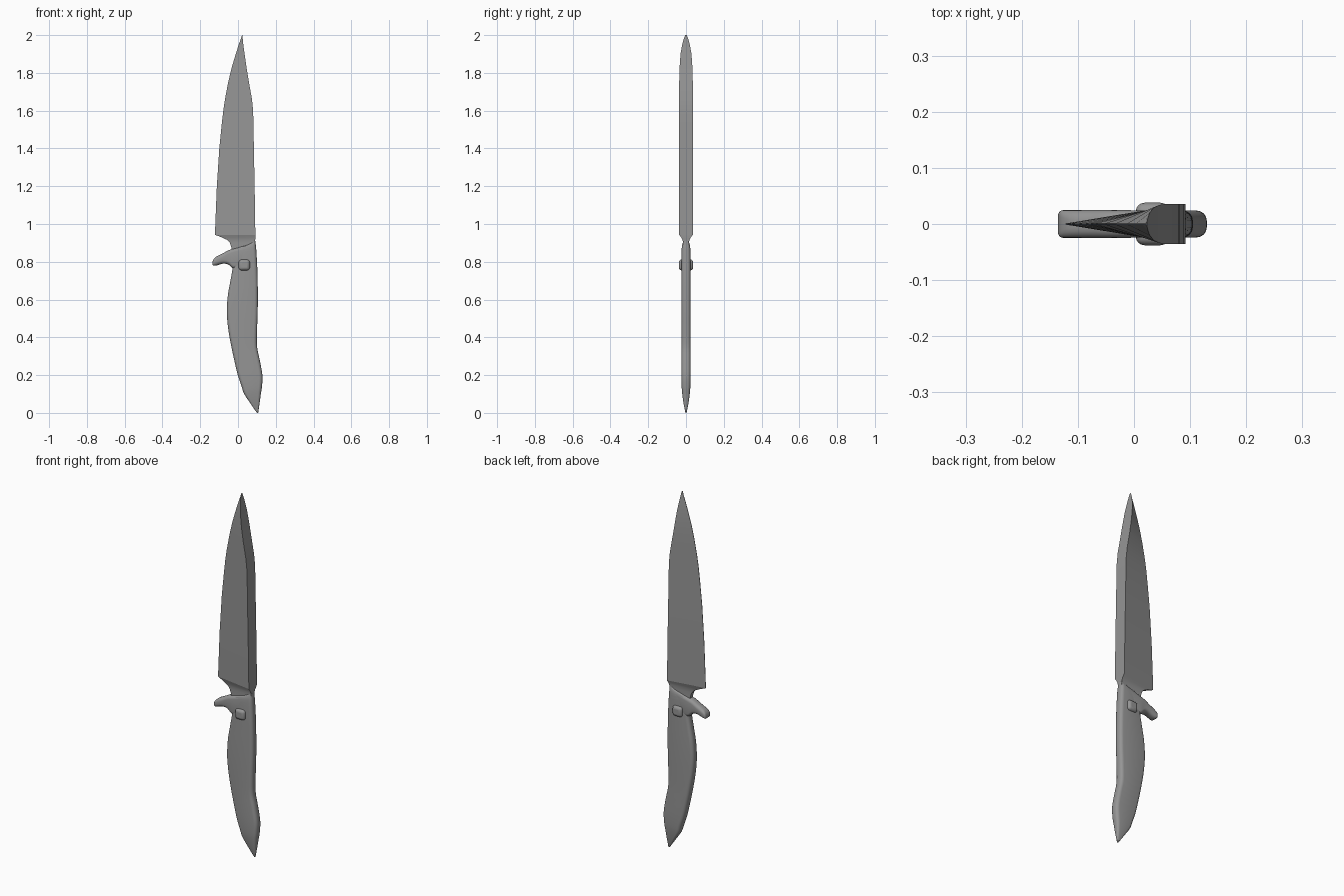
import bpy
import math
from mathutils import Vector

default_cube = bpy.data.objects.get("Cube")
if default_cube:
    bpy.data.objects.remove(default_cube, do_unlink=True)

# One steel grey covers the whole knife
steel = bpy.data.materials.new("steel_grey")
steel.use_nodes = True
grey = (0.3, 0.3, 0.3, 1)
steel.diffuse_color = grey
steel.node_tree.nodes["Principled BSDF"].inputs["Base Color"].default_value = grey


def finish(obj, angle):
    """Assign the material and smooth everything but sharp edges."""
    obj.data.materials.append(steel)
    bpy.ops.object.select_all(action='DESELECT')
    obj.select_set(True)
    bpy.context.view_layer.objects.active = obj
    bpy.ops.object.shade_smooth_by_angle(angle=math.radians(angle))


def loft(name, rings, angle):
    """Skin a list of equal-length rings and cap both ends."""
    n = len(rings[0])
    verts = [p for ring in rings for p in ring]
    faces = []
    for r in range(len(rings) - 1):
        for i in range(n):
            j = (i + 1) % n
            faces.append((r * n + i, r * n + j, (r + 1) * n + j, (r + 1) * n + i))
    faces.append(tuple(reversed(range(n))))
    faces.append(tuple(range(len(verts) - n, len(verts))))
    mesh = bpy.data.meshes.new(name)
    mesh.from_pydata(verts, [], faces)
    mesh.validate()
    obj = bpy.data.objects.new(name, mesh)
    bpy.context.collection.objects.link(obj)
    # Consistent outward normals
    bpy.context.view_layer.objects.active = obj
    bpy.ops.object.mode_set(mode='EDIT')
    bpy.ops.mesh.select_all(action='SELECT')
    bpy.ops.mesh.normals_make_consistent(inside=False)
    bpy.ops.object.mode_set(mode='OBJECT')
    finish(obj, angle)
    return obj


def smooth_rows(rows, steps=4):
    """Catmull-Rom interpolation through section rows."""
    pts = [Vector(r) for r in rows]
    out = []
    for i in range(len(pts) - 1):
        a, b, c = pts[max(i - 1, 0)], pts[i], pts[i + 1]
        d = pts[min(i + 2, len(pts) - 1)]
        for s in range(steps):
            t = s / steps
            out.append(b + (c - a) * (t / 2)
                       + (a * 2 - b * 5 + c * 4 - d) * (t * t / 2)
                       + (b * 3 - a - c * 3 + d) * (t ** 3 / 2))
    return out + [pts[-1]]


def rounded_section(low, high, half, segments=4):
    """Rounded rectangle from low to high, with half thickness in y."""
    mid, width = (low + high) / 2, abs(high - low) / 2
    radius = 0.75 * min(half, width)
    points = []
    for corner, (su, sv) in enumerate([(1, 1), (-1, 1), (-1, -1), (1, -1)]):
        for k in range(segments + 1):
            a = (corner + k / segments) * math.pi / 2
            points.append((mid + su * (width - radius) + radius * math.cos(a),
                           sv * (half - radius) + radius * math.sin(a)))
    return points


# Blade: wedge sections as z, edge x, spine x, spine half thickness
blade_rows = [
    (0.943, -0.122, 0.092, 0.036), (1.0, -0.12, 0.091, 0.036),
    (1.2, -0.112, 0.088, 0.036), (1.4, -0.099, 0.084, 0.036),
    (1.52, -0.087, 0.082, 0.036), (1.6, -0.078, 0.08, 0.036),
    (1.66, -0.069, 0.074, 0.036), (1.75, -0.052, 0.058, 0.036),
    (1.83, -0.033, 0.045, 0.034), (1.9, -0.012, 0.035, 0.029),
    (1.95, 0.004, 0.028, 0.02), (1.98, 0.015, 0.025, 0.012),
    (2.0, 0.021, 0.023, 0.004),
]
loft("blade", [[(xe, -0.001, z), (xs, -t, z), (xs, t, z), (xe, 0.001, z)]
               for z, xe, xs, t in blade_rows], 25)

# Ricasso: narrows from the blade heel into the handle
ricasso_rows = [
    (0.8, -0.02, 0.085, 0.014), (0.88, -0.036, 0.09, 0.014),
    (0.9, -0.043, 0.091, 0.015), (0.915, -0.056, 0.091, 0.018),
    (0.928, -0.083, 0.092, 0.025), (0.943, -0.122, 0.092, 0.036),
]
ricasso_rings = []
for z, xe, xs, t in ricasso_rows:
    e = 0.001 + 0.011 * min(1, (xe + 0.122) / 0.08)
    ricasso_rings.append([(xe, -e, z), (xs, -t, z), (xs, t, z), (xe, e, z)])
loft("ricasso", ricasso_rings, 35)

# Handle: sections as z, belly x, back x, half thickness
handle_rows = [
    (0, 0.1, 0.107, 0.003), (0.05, 0.066, 0.114, 0.013),
    (0.1, 0.033, 0.121, 0.02), (0.14, 0.019, 0.127, 0.023),
    (0.2, -0.001, 0.129, 0.024), (0.28, -0.02, 0.115, 0.024),
    (0.35, -0.035, 0.101, 0.024), (0.44, -0.051, 0.101, 0.024),
    (0.53, -0.059, 0.104, 0.024), (0.62, -0.054, 0.105, 0.024),
    (0.7, -0.04, 0.104, 0.024), (0.77, -0.028, 0.102, 0.024),
    (0.86, -0.02, 0.097, 0.023), (0.89, 0.05, 0.094, 0.02),
    (0.91, 0.084, 0.092, 0.012),
]
loft("handle", [[(x, y, z) for x, y in rounded_section(front, back, t)]
                for z, front, back, t in smooth_rows(handle_rows)], 40)

# Finger guard: sections as x, bottom z, top z, half thickness
guard_rows = [
    (-0.135, 0.786, 0.798, 0.018), (-0.13, 0.78, 0.812, 0.024),
    (-0.115, 0.78, 0.827, 0.025), (-0.08, 0.79, 0.845, 0.025),
    (-0.05, 0.785, 0.861, 0.025), (-0.025, 0.764, 0.869, 0.025),
    (0.01, 0.77, 0.878, 0.024), (0.06, 0.8, 0.89, 0.022),
]
loft("finger_guard", [[(x, y, z) for z, y in rounded_section(low, high, t)]
                      for x, low, high, t in smooth_rows(guard_rows, 3)], 40)

# Cross pin: rounded block passing through the handle
bpy.ops.mesh.primitive_cube_add(size=1, location=(0.033, 0, 0.783))
pin = bpy.context.object
pin.name = "cross_pin"
pin.scale = (0.06, 0.076, 0.058)
bpy.ops.object.transform_apply(location=False, rotation=False, scale=True)
finish(pin, 40)
bevel = pin.modifiers.new("rounding", 'BEVEL')
bevel.width = 0.016
bevel.segments = 4
